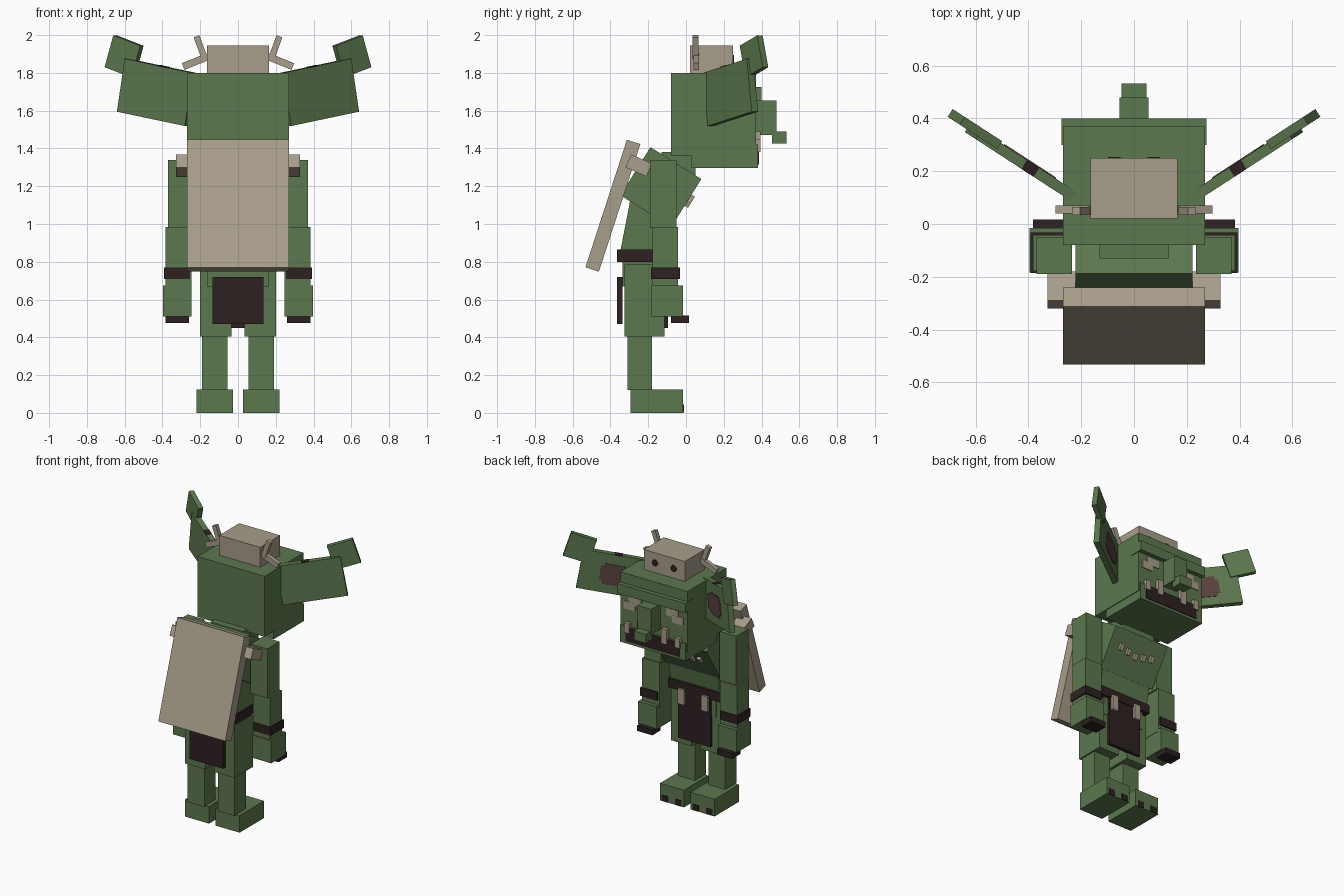
import bpy, bmesh
from math import radians
from mathutils import Matrix, Vector, Euler

if "Cube" in bpy.data.objects:
    bpy.data.objects.remove(bpy.data.objects["Cube"])


def mat(name, rgb):
    m = bpy.data.materials.new(name)
    lin = [((c / 255 + 0.055) / 1.055) ** 2.4 for c in rgb]
    m.diffuse_color = (*lin, 1)
    m.use_nodes = True
    m.node_tree.nodes["Principled BSDF"].inputs["Base Color"].default_value = m.diffuse_color
    return m


GREEN = mat("green skin", (92, 120, 78))
BONE = mat("bone", (167, 157, 138))
DARK = mat("dark leather", (45, 33, 33))
BROWN = mat("brown patch", (88, 66, 63))


def box(name, m, c, size, rot=(0, 0, 0), off=(0, 0, 0)):
    """Box at c, turned by rot degrees, shifted by off in its own frame."""
    M = Matrix.Translation(c) @ Euler([radians(a) for a in rot]).to_matrix().to_4x4()
    bm = bmesh.new()
    bmesh.ops.create_cube(bm, size=1)
    for v in bm.verts:
        v.co = M @ Vector([p * s + o for p, s, o in zip(v.co, size, off)])
    me = bpy.data.meshes.new(name)
    bm.to_mesh(me)
    bm.free()
    me.materials.append(m)
    ob = bpy.data.objects.new(name, me)
    bpy.context.collection.objects.link(ob)
    return ob


def span(name, m, x, y, z):
    """Box from its extents."""
    r = (x, y, z)
    return box(name, m, [(a + b) / 2 for a, b in r], [abs(b - a) for a, b in r])


def pair(name, m, c, size, rot=(0, 0, 0), off=(0, 0, 0)):
    for s, side in ((1, "right"), (-1, "left")):
        box(f"{name}_{side}", m, (s * c[0], c[1], c[2]), size,
            (rot[0], s * rot[1], s * rot[2]), (s * off[0], off[1], off[2]))


def span_pair(name, m, x, y, z):
    r = (x, y, z)
    pair(name, m, [(a + b) / 2 for a, b in r], [b - a for a, b in r])


# Head, jaw, brow and nose
span("head", GREEN, (-.27, .27), (-.08, .37), (1.36, 1.80))
span("jaw", GREEN, (-.265, .265), (.03, .382), (1.297, 1.42))
span("brow", GREEN, (-.275, .275), (.30, .40), (1.655, 1.725))
span("nose", GREEN, (-.055, .055), (.36, .48), (1.47, 1.655))
span("nose_tip", GREEN, (-.048, .048), (.455, .532), (1.425, 1.49))
span("neck", GREEN, (-.13, .13), (-.13, .05), (1.2, 1.38))

# Mouth, tusks and eye patches
span("mouth", DARK, (-.215, .215), (.38, .387), (1.315, 1.415))
span_pair("inner_tusk", BONE, (.075, .12), (.37, .395), (1.38, 1.49))
span_pair("outer_tusk", BONE, (.185, .225), (.37, .395), (1.38, 1.45))
span_pair("eye_patch", BONE, (.10, .20), (.37, .375), (1.585, 1.64))
span_pair("eye_patch_low", BONE, (.15, .24), (.37, .376), (1.545, 1.60))

# Ears with inner patches
EAR, EROT = (.43, .235, 1.697), (0, -10, 33)
pair("ear", GREEN, EAR, (.435, .04, .285), EROT)
pair("ear_tip", GREEN, (.603, .36, 1.887), (.178, .035, .177), (0, -18, 33))
for i, (u, w, h) in enumerate(((-.03, .22, .10), (-.01, .14, .15), (-.06, .08, .13))):
    pair(f"ear_patch_{i}", BROWN, EAR, (w, .006, h), EROT, (u, .021, -.005))
pair("ear_edge_patch", DARK, EAR, (.055, .041, .006), EROT, (-.02, 0, .1415))

# Skull cap with eye holes and horns
span("skull", BONE, (-.165, .165), (.02, .25), (1.80, 1.945))
for s in (1, -1):
    bpy.ops.mesh.primitive_cylinder_add(vertices=12, radius=.024, depth=.006,
                                        location=(s * .075, .251, 1.87),
                                        rotation=(radians(90), 0, 0))
    eye = bpy.context.object
    eye.name = "skull_eye"
    eye.data.materials.append(DARK)
pair("side_horn", BONE, (.225, .055, 1.86), (.14, .03, .038), (0, 22, 0))
pair("top_horn", BONE, (.198, .05, 1.935), (.033, .03, .125), (0, 20, 0))

# Torso, neck teeth and belt
TORSO, TROT = (0, -.133, 1.195), (-32, 0, 0)
box("chest", GREEN, TORSO, (.445, .318, .30), TROT)
box("belly", GREEN, (0, -.20, 1.0), (.40, .235, .32), (-11, 0, 0))
for i in range(5):
    u = (i - 2) * .065
    box("neck_tooth", BONE, TORSO, (.028, .03, .045), TROT,
        (u, .165, .03 - .025 * (2 - abs(i - 2)) / 2))
span("belt", DARK, (-.21, .21), (-.365, -.09), (.80, .865))
span("pelvis", GREEN, (-.165, .165), (-.335, -.11), (.67, .86))

# Loincloth and its bone tabs
span("back_cloth", DARK, (-.135, .135), (-.365, -.335), (.47, .72))
span("front_cloth", DARK, (-.13, .13), (-.12, -.095), (.45, .80))
span_pair("cloth_tab", BONE, (.07, .12), (-.10, -.075), (.71, .82))

# Legs and feet
span_pair("thigh", GREEN, (.035, .20), (-.325, -.115), (.405, .785))
span_pair("shin", GREEN, (.055, .19), (-.31, -.18), (.12, .45))
span_pair("foot", GREEN, (.027, .22), (-.295, -.015), (0, .125))
for i, x in enumerate((.045, .155)):
    span_pair(f"toenail_{i}", DARK, (x, x + .05), (-.035, -.010), (.002, .045))

# Arms, cuffs and hands
span_pair("upper_arm", GREEN, (.235, .37), (-.19, -.05), (.98, 1.34))
span_pair("forearm", GREEN, (.245, .383), (-.178, -.042), (.66, .985))
span_pair("cuff", DARK, (.255, .392), (-.185, -.032), (.71, .77))
span_pair("hand", GREEN, (.247, .396), (-.183, -.015), (.51, .675))
span_pair("claws", DARK, (.26, .383), (-.08, .017), (.475, .515))

# Back board and its straps
box("back_board", BONE, (0, -.387, 1.097), (.54, .075, .71), (-18, 0, 0))
pair("strap", BONE, (.275, -.25, 1.31), (.105, .12, .075), (-24, 0, 0))
